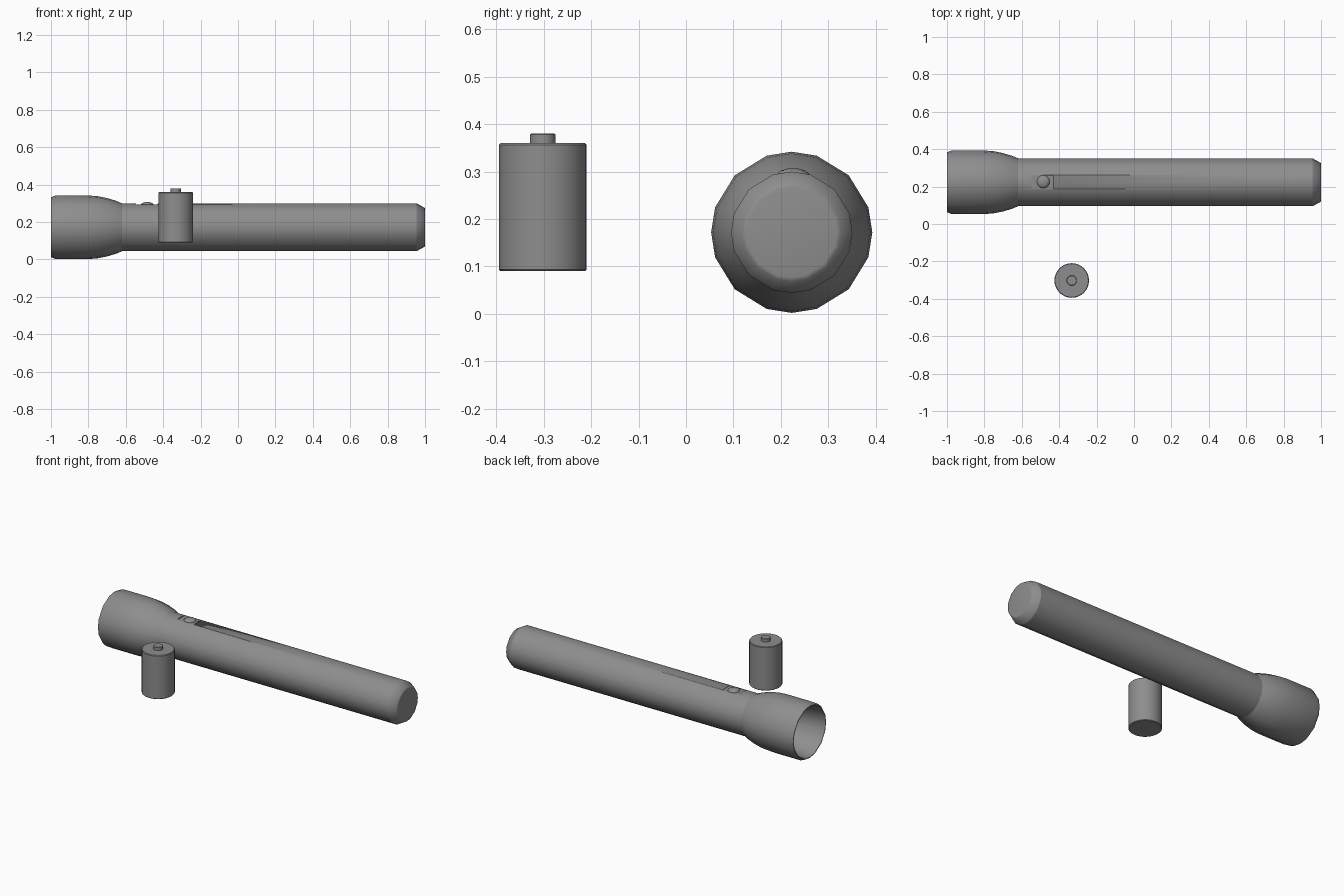
import bpy, bmesh, math
from mathutils import Vector, Matrix

cube = bpy.data.objects.get("Cube")
if cube:
    bpy.data.objects.remove(cube, do_unlink=True)

grey = bpy.data.materials.new("grey")
grey.use_nodes = True
COLOUR = (0.27, 0.27, 0.27, 1)
grey.diffuse_color = COLOUR
grey.node_tree.nodes["Principled BSDF"].inputs["Base Color"].default_value = COLOUR

# Slightly uneven sixteen-sided section of the torch, and an even one for the cell
TORCH = [quarter + step for quarter in (0, 90, 180, 270) for step in (0, 18, 45, 72)]
ROUND = [i * 360 / 32 for i in range(32)]
ALONG_X = Matrix.Rotation(math.radians(90), 4, "Y")
TORCH_AT = Vector((0, 0.223, 0.172))
CELL_AT = Vector((-0.333, -0.302, 0))


def finish(obj, angle):
    obj.data.materials.append(grey)
    bpy.ops.object.select_all(action="DESELECT")
    obj.select_set(True)
    bpy.context.view_layer.objects.active = obj
    bpy.ops.object.shade_smooth_by_angle(angle=math.radians(angle))
    return obj


def add_mesh(name, bm):
    mesh = bpy.data.meshes.new(name)
    bm.to_mesh(mesh)
    bm.free()
    obj = bpy.data.objects.new(name, mesh)
    bpy.context.collection.objects.link(obj)
    return obj


def lathe(name, profile, angles, place, turn=Matrix(), smooth=35):
    """Revolve (position along axis, radius) points around the axis."""
    bm = bmesh.new()
    rings = []
    for pos, radius in profile:
        rings.append([bm.verts.new((radius * math.cos(math.radians(a)),
                                    radius * math.sin(math.radians(a)), pos)) for a in angles])
    count = len(angles)
    for low, high in zip(rings, rings[1:]):
        for i in range(count):
            j = (i + 1) % count
            bm.faces.new((low[i], low[j], high[j], high[i]))
    bmesh.ops.remove_doubles(bm, verts=bm.verts, dist=0.0001)
    bmesh.ops.recalc_face_normals(bm, faces=bm.faces)
    bm.transform(Matrix.Translation(place) @ turn)
    return finish(add_mesh(name, bm), smooth)


# Flared head with its hollow reflector
lathe("head", [(-0.70, 0), (-0.71, 0.04), (-0.76, 0.085), (-0.84, 0.125), (-0.92, 0.145),
               (-0.995, 0.153), (-1, 0.156), (-1, 0.16), (-0.975, 0.17), (-0.80, 0.17),
               (-0.75, 0.166), (-0.70, 0.156), (-0.65, 0.141), (-0.62, 0.128), (-0.62, 0)],
      TORCH, TORCH_AT, ALONG_X)

# Barrel and chamfered tail cap
barrel = lathe("barrel", [(-0.63, 0), (-0.63, 0.128), (0.955, 0.128), (0.955, 0)],
               TORCH, TORCH_AT, ALONG_X)
lathe("tail_cap", [(0.955, 0.128), (0.998, 0.104), (1, 0.095), (1, 0)],
      TORCH, TORCH_AT, ALONG_X, 80)

# Shallow switch recess cut into the barrel
bm = bmesh.new()
bmesh.ops.create_cube(bm, size=1)
bm.transform(Matrix.Translation((-0.488, 0.224, 0.318)) @ Matrix.Diagonal((0.114, 0.072, 0.05, 1)))
cutter = finish(add_mesh("switch_recess_cutter", bm), 30)
cutter.hide_render = True
cutter.hide_set(True)
cut = barrel.modifiers.new("switch_recess", "BOOLEAN")
cut.operation = "DIFFERENCE"
cut.solver = "EXACT"
cut.object = cutter
bpy.context.view_layer.objects.active = barrel
bpy.ops.object.modifier_apply(modifier=cut.name)
bpy.data.objects.remove(cutter, do_unlink=True)

# Domed push button
lathe("switch_button", [(0.28, 0.035), (0.295, 0.034), (0.302, 0.026), (0.306, 0.013), (0.307, 0)],
      ROUND, Vector((-0.485, 0.226, 0)), smooth=60)

# Battery cell with its contact nub
lathe("battery_cell", [(0.09, 0), (0.09, 0.089), (0.0935, 0.0925), (0.3565, 0.0925),
                       (0.36, 0.089), (0.36, 0)], ROUND, CELL_AT)
lathe("battery_contact", [(0.355, 0.027), (0.378, 0.027), (0.38, 0.025), (0.38, 0)],
      ROUND, CELL_AT)
